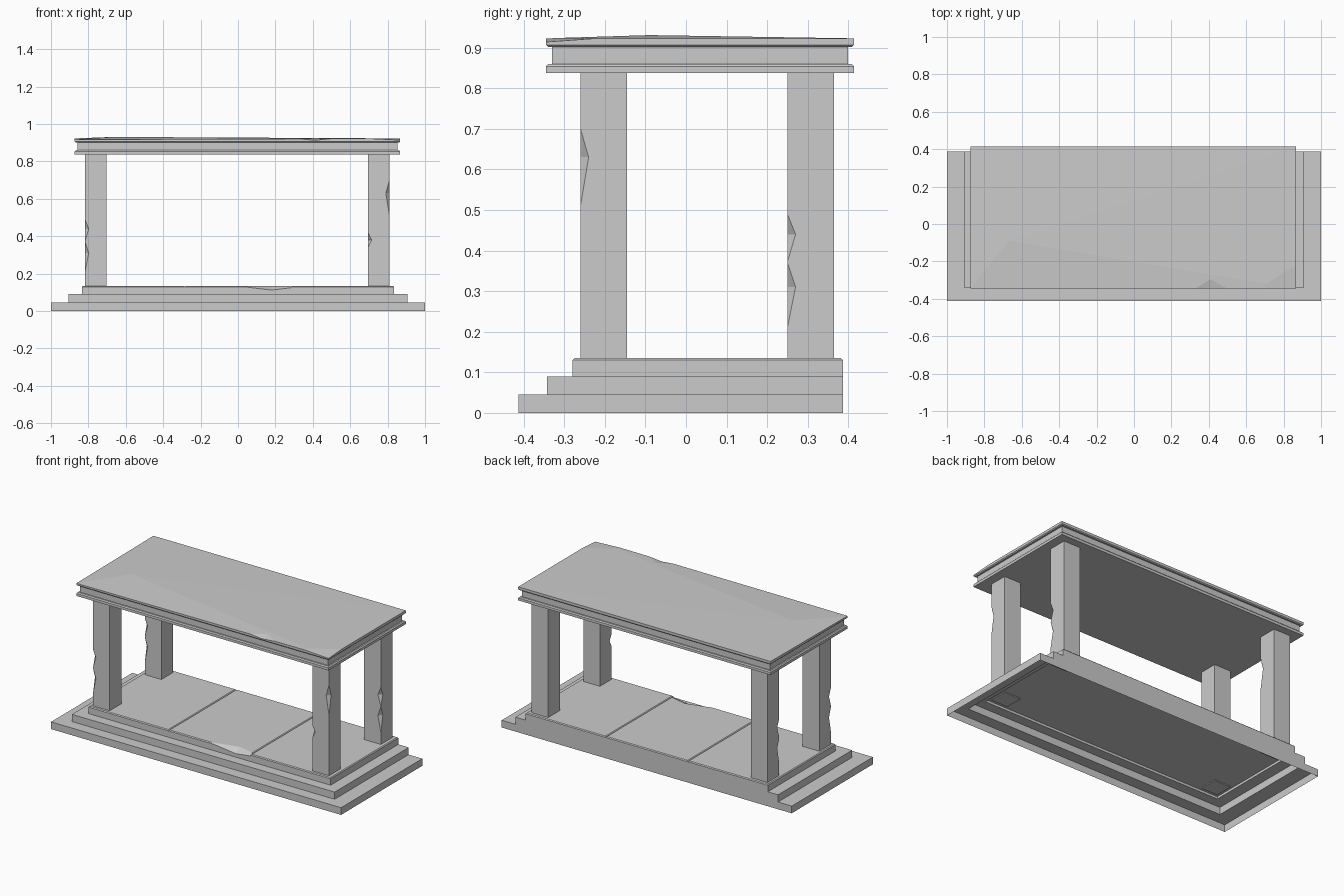
import bpy
import bmesh

cube = bpy.data.objects.get("Cube")
if cube:
    bpy.data.objects.remove(cube)

stone = bpy.data.materials.new("grey stone")
stone.use_nodes = True
GREY = (0.6, 0.6, 0.6, 1)
stone.diffuse_color = GREY
stone.node_tree.nodes["Principled BSDF"].inputs["Base Color"].default_value = GREY


def finish(bm, name):
    bmesh.ops.recalc_face_normals(bm, faces=bm.faces)
    mesh = bpy.data.meshes.new(name)
    bm.to_mesh(mesh)
    bm.free()
    mesh.materials.append(stone)
    obj = bpy.data.objects.new(name, mesh)
    bpy.context.scene.collection.objects.link(obj)
    return obj


def box_mesh(x, y, z):
    bm = bmesh.new()
    bmesh.ops.create_cube(bm, size=1)
    for v in bm.verts:
        v.co = [r[int(c > 0)] for r, c in zip((x, y, z), v.co)]
    return bm


def box(name, x, y, z, bevel=0, bevel_z=None):
    bm = box_mesh(x, y, z)
    if bevel:
        edges = [e for e in bm.edges
                 if all(abs(v.co.z - bevel_z) < 1e-4 for v in e.verts)]
        bmesh.ops.bevel(bm, geom=edges, offset=bevel, segments=1, affect='EDGES')
    return finish(bm, name)


def chip(obj, x, y, low, mid, high, rx, ry):
    """Break a faceted chip out of an edge with a pointed cutter."""
    bm = bmesh.new()
    for p in ((x - rx, y, mid), (x + rx, y, mid), (x, y - ry, mid),
              (x, y + ry, mid), (x, y, low), (x, y, high)):
        bm.verts.new(p)
    bmesh.ops.convex_hull(bm, input=bm.verts)
    cutter = finish(bm, "chip_cutter")
    cutter.hide_render = True
    mod = obj.modifiers.new("chip", 'BOOLEAN')
    mod.operation = 'DIFFERENCE'
    mod.solver = 'EXACT'
    mod.object = cutter
    bpy.context.view_layer.objects.active = obj
    bpy.ops.object.modifier_apply(modifier=mod.name)
    bpy.data.objects.remove(cutter)


# Stepped base: hollow shell with steps on three sides and a flat back
BACK = 0.387
tiers = [(1.0, -0.413, 0, 0.045), (0.906, -0.342, 0.045, 0.09),
         (0.835, -0.28, 0.09, 0.11)]
bm = bmesh.new()
rings = []
for half, front, low, high in tiers:
    for z in (low, high):
        rings.append([bm.verts.new(p) for p in (
            (-half, BACK, z), (-half, front, z), (half, front, z), (half, BACK, z))])
for a, b in zip(rings, rings[1:]):
    for i in range(3):
        bm.faces.new((a[i], a[i + 1], b[i + 1], b[i]))
bm.faces.new([r[0] for r in rings] + [r[3] for r in reversed(rings)])
finish(bm, "stepped_base")

# Floor slabs with bevelled seams
seams = (-0.835, -0.283, 0.283, 0.835)
for name, x in zip(("left", "middle", "right"), zip(seams, seams[1:])):
    slab = box("floor_slab_" + name, x, (-0.28, BACK), (0.105, 0.135), 0.005, 0.135)
    if name == "middle":
        chip(slab, 0.18, -0.28, 0.112, 0.136, 0.16, 0.2, 0.05)

# Square columns with broken corners
XS = ((-0.818, -0.703), (0.695, 0.81))
YS = ((-0.26, -0.145), (0.25, 0.365))
LOWER, UPPER = (0.21, 0.31, 0.37), (0.372, 0.44, 0.49)
TALL, SMALL = (0.51, 0.63, 0.70), (0.34, 0.38, 0.42)
damage = {
    ("front", "right"): [(0, 0, LOWER), (0, 0, UPPER)],
    ("front", "left"): [(1, 0, TALL), (0, 0, SMALL)],
    ("back", "right"): [(1, 0, TALL), (0, 0, LOWER), (0, 0, UPPER)],
    ("back", "left"): [(1, 0, LOWER), (1, 0, UPPER)],
}
for (depth, side), chips in damage.items():
    x = XS[side == "left"]
    y = YS[depth == "back"]
    column = box(f"column_{depth}_{side}", x, y, (0.1, 0.842))
    for i, j, heights in chips:
        chip(column, x[i], y[j], *heights, 0.02, 0.02)

# Roof: lower moulding, recessed band, upper moulding
RX, RY = (-0.873, 0.867), (-0.345, 0.414)
box("roof_lower_moulding", RX, RY, (0.838, 0.86), 0.006, 0.86)
box("roof_band", (-0.858, 0.852), (-0.33, 0.399), (0.855, 0.91))
box("roof_upper_moulding", RX, RY, (0.902, 0.914), 0.005, 0.902)

# Worn top slab, slightly raised towards one corner
bm = box_mesh(RX, RY, (0.912, 0.923))
top = max(bm.faces, key=lambda f: f.calc_center_median().z)
for v in top.verts:
    if v.co.x < 0 and v.co.y < 0:
        v.co.z = 0.917
peak = bmesh.ops.poke(bm, faces=[top])["verts"][0]
peak.co = (-0.67, -0.09, 0.931)
roof_top = finish(bm, "roof_top")
chip(roof_top, 0.41, RY[0], 0.913, 0.924, 0.935, 0.11, 0.05)
chip(roof_top, RX[1], RY[0], 0.914, 0.924, 0.935, 0.2, 0.14)
